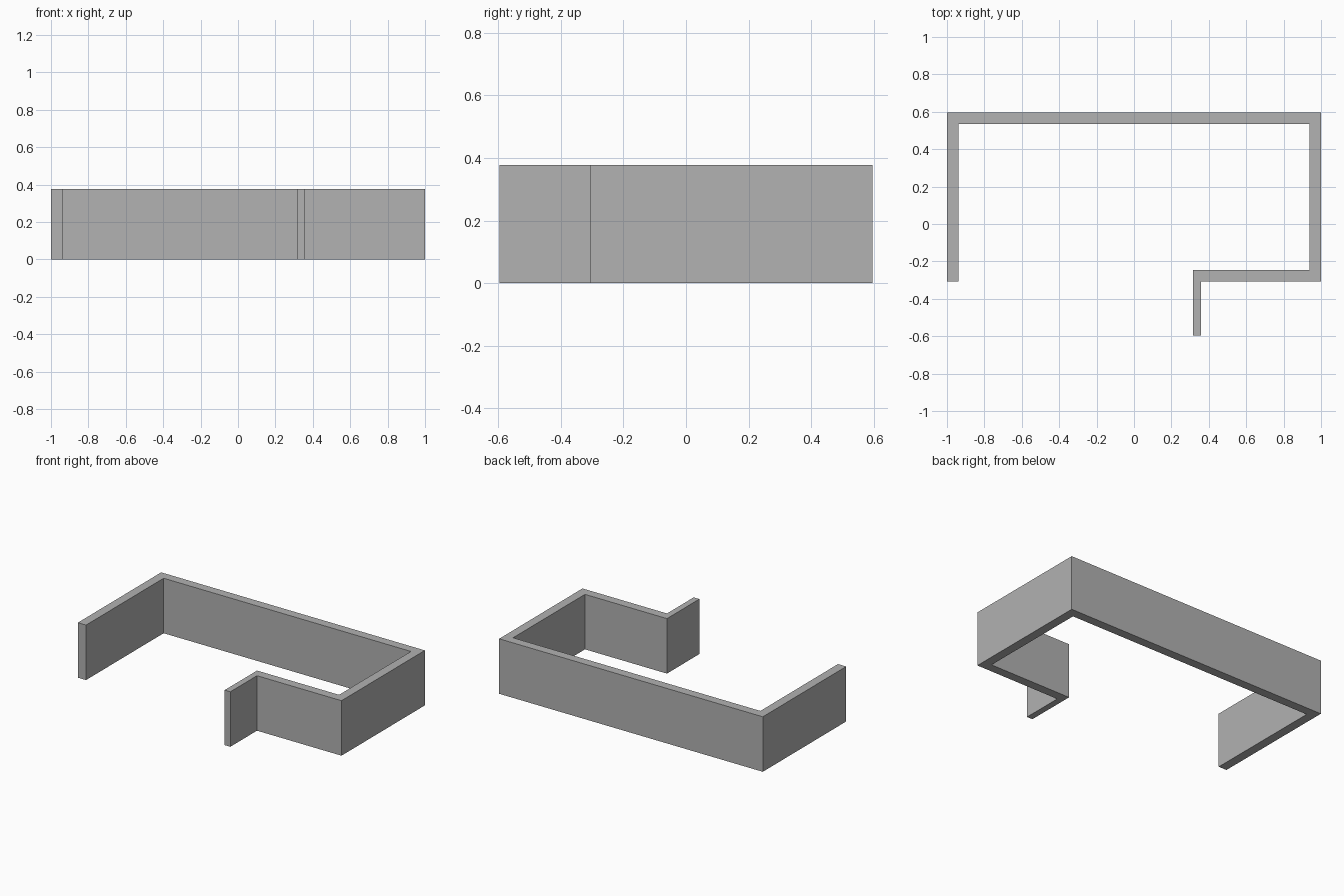
import bpy
import bmesh

cube = bpy.data.objects.get("Cube")
if cube:
    bpy.data.objects.remove(cube, do_unlink=True)

HEIGHT = 0.377
BACK, FRONT, STUB_END = 0.596, -0.307, -0.596
SIDE, THICK = 1.0, 0.062
STUB_LEFT, STUB_RIGHT = 0.316, 0.359

# Plain grey wall material
grey = bpy.data.materials.new("wall_grey")
grey.use_nodes = True
colour = (0.445, 0.445, 0.445, 1.0)
grey.diffuse_color = colour
grey.node_tree.nodes["Principled BSDF"].inputs["Base Color"].default_value = colour

# Floor plan of the continuous wall: outer face, then back along the inner face
inner = SIDE - THICK
plan = [
    (-SIDE, FRONT), (-inner, FRONT),
    (-inner, BACK - THICK), (inner, BACK - THICK),
    (inner, FRONT + THICK), (STUB_LEFT, FRONT + THICK),
    (STUB_LEFT, STUB_END), (STUB_RIGHT, STUB_END),
    (STUB_RIGHT, FRONT), (SIDE, FRONT),
    (SIDE, BACK), (-SIDE, BACK),
]

# Raise the plan to full height
bm = bmesh.new()
base = bm.faces.new([bm.verts.new((x, y, 0)) for x, y in plan])
raised = bmesh.ops.extrude_face_region(bm, geom=[base], use_keep_orig=True)
top = [v for v in raised["geom"] if isinstance(v, bmesh.types.BMVert)]
bmesh.ops.translate(bm, verts=top, vec=(0, 0, HEIGHT))
bmesh.ops.recalc_face_normals(bm, faces=bm.faces)

mesh = bpy.data.meshes.new("perimeter_wall")
bm.to_mesh(mesh)
bm.free()
mesh.materials.append(grey)
bpy.context.collection.objects.link(bpy.data.objects.new("perimeter_wall", mesh))
